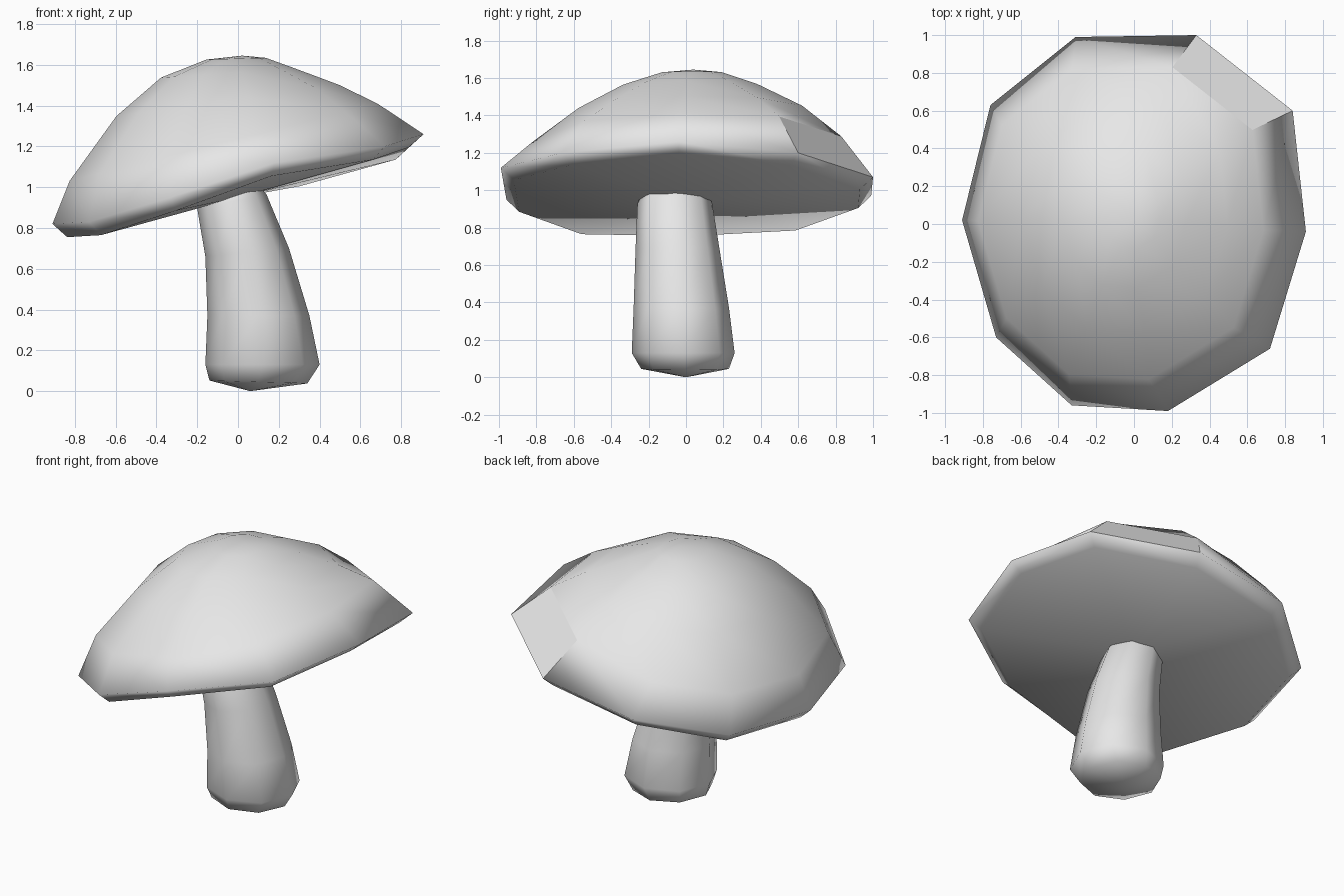
import bpy, bmesh
from math import cos, sin, tau

if "Cube" in bpy.data.objects:
    bpy.data.objects.remove(bpy.data.objects["Cube"])

grey = bpy.data.materials.new("plain grey")
grey.use_nodes = True
colour = (0.8, 0.8, 0.8, 1)
grey.diffuse_color = colour
grey.node_tree.nodes["Principled BSDF"].inputs["Base Color"].default_value = colour


def loft(name, rings, start, end, flat=()):
    """Skin stacked rings of points and close both ends with a fan."""
    bm = bmesh.new()
    loops = [[bm.verts.new(p) for p in ring] for ring in rings]
    n = len(loops[0])
    for r, (a, b) in enumerate(zip(loops, loops[1:])):
        for i in range(n):
            j = (i + 1) % n
            face = bm.faces.new((a[i], a[j], b[j], b[i]))
            face.smooth = (r, i) not in flat
    for tip, loop in ((start, loops[0]), (end, loops[-1])):
        v = bm.verts.new(tip)
        for i in range(n):
            bm.faces.new((v, loop[i], loop[(i + 1) % n])).smooth = True
    bmesh.ops.recalc_face_normals(bm, faces=bm.faces)
    mesh = bpy.data.meshes.new(name)
    bm.to_mesh(mesh)
    bm.free()
    mesh.materials.append(grey)
    obj = bpy.data.objects.new(name, mesh)
    bpy.context.collection.objects.link(obj)
    return obj


# Cap: irregular tilted rim, an underside lip and shrinking dome rings
rim = [(0.33, 1.0, 1.07), (0.84, 0.60, 1.20), (0.91, -0.04, 1.26),
       (0.72, -0.66, 1.20), (0.18, -0.99, 1.12), (-0.33, -0.96, 0.95),
       (-0.73, -0.60, 0.83), (-0.91, 0.02, 0.82), (-0.76, 0.63, 0.85),
       (-0.31, 0.99, 0.97)]
lip = [(x * 0.92, y * 0.93, z - 0.065) for x, y, z in rim]


def dome_ring(scale, cx, cy, height, tilt):
    return [(x * scale + cx, y * scale + cy, height + tilt * x * scale)
            for x, y, z in rim]


dome = [dome_ring(0.83, -0.07, 0.0, 1.22, 0.25),
        dome_ring(0.60, -0.05, 0.02, 1.425, 0.14),
        dome_ring(0.36, -0.05, 0.02, 1.56, 0.07),
        dome_ring(0.16, -0.01, 0.03, 1.63, 0.03)]
loft("mushroom_cap", [lip, rim] + dome, (0, 0, 0.95), (0.02, 0.04, 1.645),
     flat={(1, 0)})

# Stem: bent column, each ring is (left x, right x, front y, back y, z, tilt)
SIDES = 8
sections = [(-0.14, 0.34, -0.24, 0.23, 0.045, -0.03),
            (-0.16, 0.40, -0.29, 0.26, 0.13, 0.0),
            (-0.15, 0.35, -0.28, 0.23, 0.37, 0.0),
            (-0.16, 0.25, -0.27, 0.18, 0.68, 0.1),
            (-0.20, 0.14, -0.26, 0.14, 0.93, 0.2),
            (-0.20, 0.08, -0.23, 0.11, 1.0, 0.25)]
stem = []
for x0, x1, y0, y1, z, tilt in sections:
    ring = []
    for i in range(SIDES):
        a = tau * i / SIDES
        dx, dy = cos(a) * (x1 - x0) / 2, sin(a) * (y1 - y0) / 2
        ring.append(((x0 + x1) / 2 + dx, (y0 + y1) / 2 + dy, z + tilt * dx))
    stem.append(ring)
loft("mushroom_stem", stem, (0.06, 0, 0), (-0.06, -0.06, 1.03))
